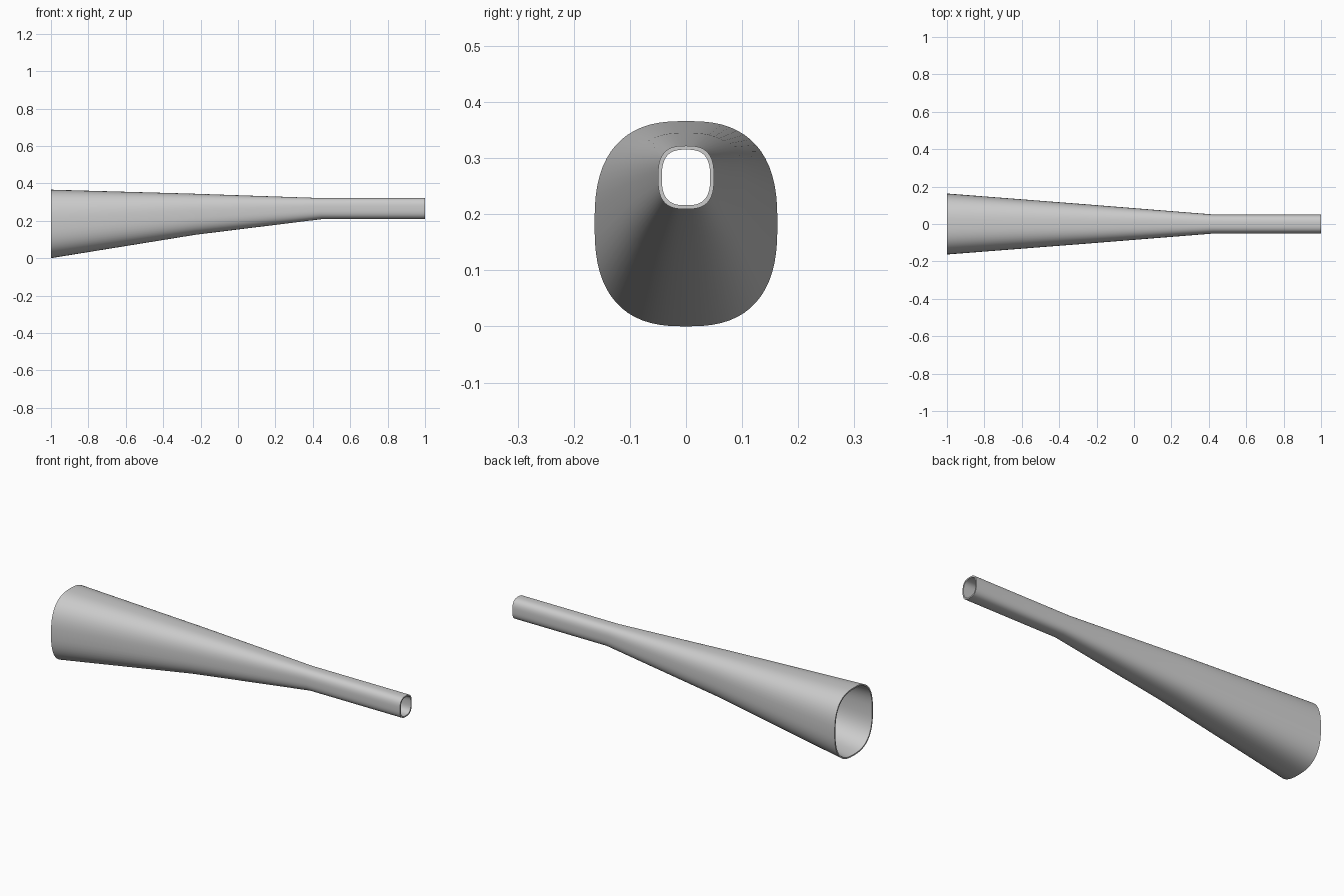
import bpy, bmesh, math

cube = bpy.data.objects.get("Cube")
if cube:
    bpy.data.objects.remove(cube, do_unlink=True)

SIDES = 64
WALL = 0.007

# Duct stations: x, bottom z, top z, half width, roundness exponent, forward lean
STATIONS = [
    (-1.0, 0.0, 0.366, 0.163, 2.6, 0.0),
    (-0.24, 0.125, 0.345, 0.104, 2.65, -0.12),
    (0.435, 0.209, 0.322, 0.05, 2.8, -0.3),
    (1.0, 0.209, 0.322, 0.05, 2.8, 0.0),
]


def soft_power(value, exponent):
    return math.copysign(abs(value) ** (2 / exponent), value)


def add_ring(bm, station, inset):
    """Rounded-rectangle cross-section, shrunk by the inset."""
    x, bottom, top, half_width, exponent, lean = station
    half_height = (top - bottom) / 2
    ring = []
    for i in range(SIDES):
        a = math.tau * i / SIDES
        y = (half_width - inset) * soft_power(math.cos(a), exponent)
        z = (half_height - inset) * soft_power(math.sin(a), exponent)
        ring.append(bm.verts.new((x + lean * z, y, z + (top + bottom) / 2)))
    return ring


# Hollow duct: outer skin out, inner skin back, closed by the two rims
bm = bmesh.new()
rings = [add_ring(bm, s, 0) for s in STATIONS]
rings += [add_ring(bm, s, WALL) for s in reversed(STATIONS)]
for a, b in zip(rings, rings[1:] + rings[:1]):
    for i in range(SIDES):
        j = (i + 1) % SIDES
        bm.faces.new((a[i], a[j], b[j], b[i]))
bmesh.ops.recalc_face_normals(bm, faces=bm.faces)

mesh = bpy.data.meshes.new("tapered_duct")
bm.to_mesh(mesh)
bm.free()
duct = bpy.data.objects.new("tapered_duct", mesh)
bpy.context.collection.objects.link(duct)

# Plain grey finish
grey = bpy.data.materials.new("light_grey")
grey.use_nodes = True
colour = (0.6, 0.6, 0.6, 1)
grey.diffuse_color = colour
grey.node_tree.nodes["Principled BSDF"].inputs["Base Color"].default_value = colour
mesh.materials.append(grey)

bpy.ops.object.select_all(action="DESELECT")
duct.select_set(True)
bpy.context.view_layer.objects.active = duct
bpy.ops.object.shade_smooth_by_angle(angle=math.radians(30))
